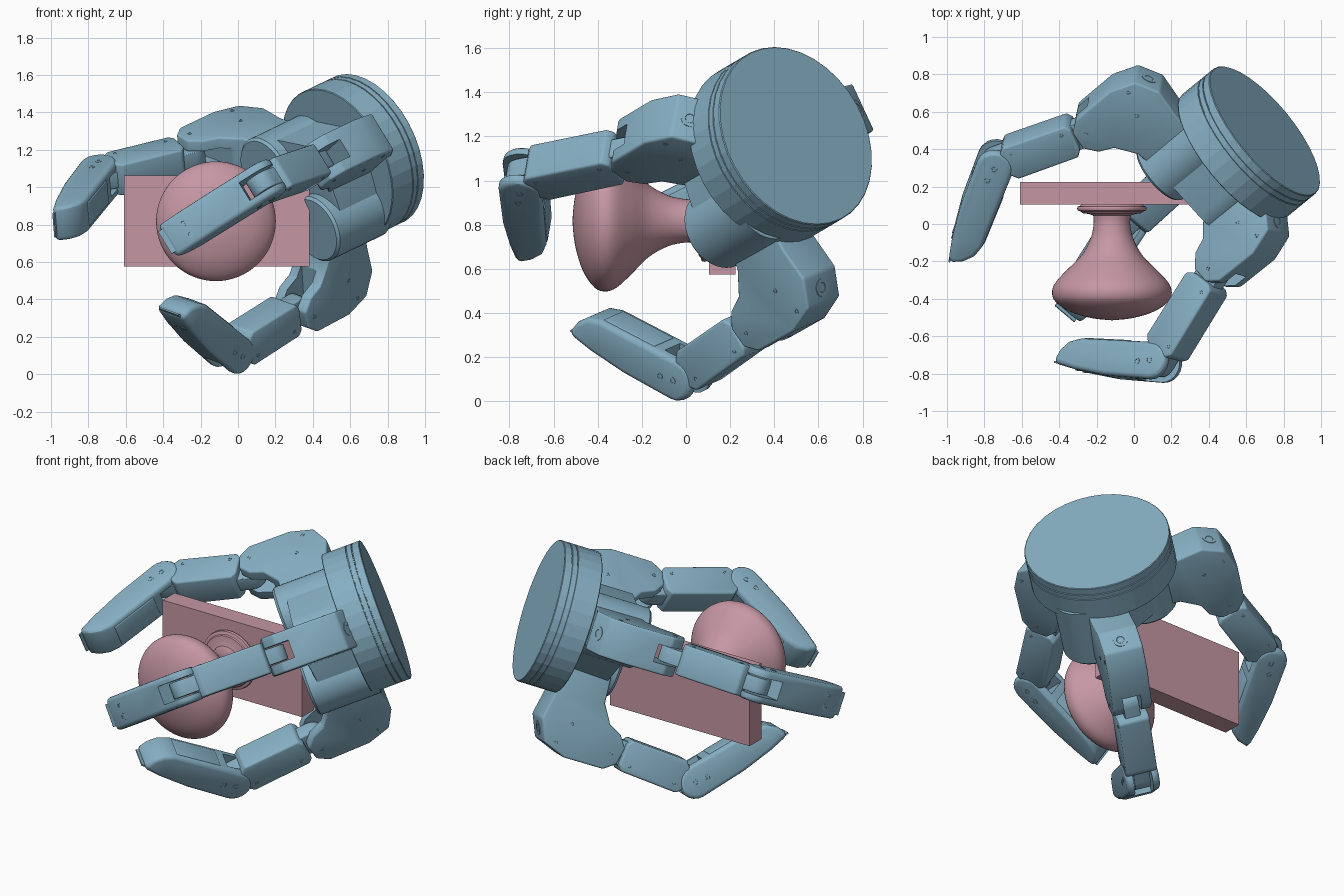
import bpy, bmesh, math
from mathutils import Vector as V

if "Cube" in bpy.data.objects:
    bpy.data.objects.remove(bpy.data.objects["Cube"])


def material(name, col):
    m = bpy.data.materials.new(name)
    m.diffuse_color = (*col, 1)
    m.use_nodes = True
    m.node_tree.nodes["Principled BSDF"].inputs["Base Color"].default_value = m.diffuse_color
    return m


BLUE = material("blue_metal", (0.24, 0.43, 0.55))
PINK = material("pink_plastic", (0.56, 0.31, 0.37))


def shade(me, angle=30):
    me.polygons.foreach_set("use_smooth", [True] * len(me.polygons))
    me.set_sharp_from_angle(angle=math.radians(angle))


def finish(bm, name, mat, bevel=0.0, smooth=True):
    bmesh.ops.recalc_face_normals(bm, faces=bm.faces)
    if bevel:
        es = [e for e in bm.edges if len(e.link_faces) == 2 and e.calc_face_angle() > 0.55]
        bmesh.ops.bevel(bm, geom=es, offset=bevel, segments=3, profile=0.5,
                        affect='EDGES', clamp_overlap=True)
    me = bpy.data.meshes.new(name)
    bm.to_mesh(me)
    bm.free()
    me.materials.append(mat)
    if smooth:
        shade(me)
    ob = bpy.data.objects.new(name, me)
    bpy.context.collection.objects.link(ob)
    return ob


def prism(name, prof, o, u, t, a, w0, w1, bevel=0.0, mat=BLUE):
    """Profile in the (u, t) plane at o, extruded along a from w0 to w1."""
    bm = bmesh.new()
    lo, hi = [[bm.verts.new(o + u * x + t * y + a * w) for x, y in prof] for w in (w0, w1)]
    bm.faces.new(lo)
    bm.faces.new(hi)
    for i in range(len(prof)):
        j = (i + 1) % len(prof)
        bm.faces.new((lo[i], lo[j], hi[j], hi[i]))
    return finish(bm, name, mat, bevel)


def lathe(name, prof, o, axis, n=48, mat=BLUE, smooth=True):
    """(radius, height) profile turned about an axis through o."""
    bm = bmesh.new()
    rot = axis.to_track_quat('Z', 'Y').to_matrix()
    rings = []
    for r, h in prof:
        if r == 0:
            rings.append([bm.verts.new(o + rot @ V((0, 0, h)))])
        else:
            rings.append([bm.verts.new(o + rot @ V((r * math.cos(k * math.tau / n),
                          r * math.sin(k * math.tau / n), h))) for k in range(n)])
    for p, q in zip(rings, rings[1:]):
        for k in range(n):
            m = (k + 1) % n
            if len(p) == 1:
                bm.faces.new((p[0], q[k], q[m]))
            elif len(q) == 1:
                bm.faces.new((p[k], p[m], q[0]))
            else:
                bm.faces.new((p[k], p[m], q[m], q[k]))
    return finish(bm, name, mat, smooth=smooth)


def disc(name, o, axis, r, h, n=16):
    return lathe(name, [(0, 0), (r, 0), (r, h), (r * .55, h), (r * .5, h * .3), (0, h * .3)], o, axis, n)


def cut(ob, cutter):
    mod = ob.modifiers.new("slot", 'BOOLEAN')
    mod.object, mod.operation, mod.solver = cutter, 'DIFFERENCE', 'EXACT'
    bpy.context.view_layer.update()
    me = bpy.data.meshes.new_from_object(ob.evaluated_get(bpy.context.evaluated_depsgraph_get()))
    ob.modifiers.clear()
    ob.data = me
    shade(me)
    bpy.data.objects.remove(cutter)


def arc(cx, r, a0, a1, n=8):
    return [(cx + r * math.cos(math.radians(a0 + (a1 - a0) * k / n)),
             r * math.sin(math.radians(a0 + (a1 - a0) * k / n))) for k in range(n + 1)]


def rect(x0, x1, y0, y1):
    return [(x0, y0), (x1, y0), (x1, y1), (x0, y1)]


# Hand axis: O is the centre of the back face, D points to the fingertips
O = V((0.70, 0.498, 1.203))
D = V((-0.725, -0.593, -0.35)).normalized()

# Back disc with two fine grooves
R = 0.431
lathe("base_disc", [(0, 0), (R - .004, 0), (R, .004), (R, .045), (R - .006, .046), (R - .006, .05),
                    (R, .051), (R, .08), (R - .006, .081), (R - .006, .085), (R, .086),
                    (R, .231), (R - .004, .235), (0, .235)], O, D, 36, smooth=False)

# Joint points per finger: knuckle, middle joint, tip
FINGERS = {
    "upper": (V((-.25, .50, 1.17)), V((-.74, .33, 1.05)), V((-.945, -.17, .80))),
    "side": (V((.43, -.25, 1.12)), V((.13, -.74, 1.02)), V((-.37, -.715, .71))),
    "lower": (V((.31, .32, .35)), V((-.045, .0, .12)), V((-.345, -.46, .36))),
}
HOUSING = [(-.46, -.48), (-.46, -.22), (-.49, -.06), (-.43, .07), (-.29, .122), (-.04, .12),
           (.03, .07), (.05, -.03), (.0, -.10), (-.08, -.14), (-.15, -.25), (-.17, -.48)]

hubs = []
for key, (j1, j2, tip) in FINGERS.items():
    l1, l2 = (j2 - j1).length, (tip - j2).length
    u1, u2 = (j2 - j1).normalized(), (tip - j2).normalized()
    a = u1.cross(u2).normalized()
    r = D.cross(a).normalized()
    d = a.cross(r)
    t1, t2 = u1.cross(a), u2.cross(a)

    # Knuckle housing with a forked front
    prof = HOUSING if key != "side" else [(x, max(y, -.36)) for x, y in HOUSING]
    h = prism(key + "_housing", prof, j1, d, r, a, -.117, .117, .012)
    cut(h, prism("slot_cutter", rect(-.12, .3, -.2, .3), j1, d, r, a, -.054, .054))
    # Plug on the sloped back corner, side screws
    p, q = V((-.49, -.06)), V((-.43, .07))
    mid, nrm = (p + q) / 2, V((-.13, .06)).normalized()
    disc(key + "_plug", j1 + d * mid.x + r * mid.y, d * nrm.x + r * nrm.y, .042, .003, 24)
    for s in (-1, 1):
        for x, y in ((-.02, .02), (-.36, .05), (-.3, -.08)):
            disc(key + "_housing_screw", j1 + d * x + r * y + a * s * .116, a * s, .012, .003, 12)

    # Inner link: box body and tongues at both joints
    prism(key + "_link", [(.06, -.06), (.085, -.095), (l1 - .1, -.1), (l1 - .06, -.06),
                          (l1 - .06, .07), (l1 - .09, .1), (.085, .1), (.06, .07)],
          j1, u1, t1, a, -.093, .093, .012)
    prism(key + "_link_tongue", arc(0, .075, 90, 270) + arc(l1, .075, -90, 90),
          j1, u1, t1, a, -.048, .048, .006)

    # Fingertip with rounded fork and pointed nail
    f = prism(key + "_fingertip", arc(0, .1, 270, 90, 10) + [
        (.28, .092), (l2 - .12, .068), (l2 + .005, .042), (l2 + .005, .015), (l2 - .02, -.035),
        (l2 - .07, -.08), (l2 - .14, -.1)], j2, u2, t2, a, -.1, .1, .026)
    cut(f, prism("slot_cutter", rect(-.3, .1, -.3, .3), j2, u2, t2, a, -.056, .056))
    prism(key + "_tip_pad", rect(.15, l2 - .15, -.105, -.08), j2, u2, t2, a, -.07, .07, .006)
    prism(key + "_nail", [(l2 - .06, .048), (l2 + .02, .038), (l2 + .02, .03), (l2 - .06, .02)],
          j2, u2, t2, a, -.07, .07)
    for s in (-1, 1):
        for x, y in ((.0, .0), (.075, .01)):
            disc(key + "_tip_screw", j2 + u2 * x + t2 * y + a * s * .099, a * s, .018, .003, 14)
        for x in (.12, l1 - .12):
            disc(key + "_link_screw", j1 + u1 * x + t1 * .055 + a * s * .092, a * s, .011, .003, 12)
        disc(key + "_nail_screw", j2 + u2 * (l2 - .12) + t2 * .066 + a * s * .035, t2, .018, .004, 14)

    # Round swivel hub at the root of each spreading finger
    off = (j1 - O).dot(a) if key == "upper" else -.17
    foot = O + (r * .2 + a * off if key != "side" else r * .12)
    hubs.append((foot, r, a))
    if key != "side":
        lathe(key + "_hub", [(0, .2), (.185, .2), (.185, .575), (.172, .59), (0, .59)], foot, D, 40)

# Palm body: hull around the three finger roots
bm = bmesh.new()
for foot, r, a in hubs:
    for k in range(32):
        c = math.tau * k / 32
        for z in (.2, .52):
            bm.verts.new(foot + D * z + r * .165 * math.cos(c) + a * .165 * math.sin(c))
bmesh.ops.convex_hull(bm, input=bm.verts)
bmesh.ops.delete(bm, geom=[g for g in bm.verts if not g.link_faces], context='VERTS')
finish(bm, "palm_body", BLUE)

# Mounting plate behind the knob
X, Y, Z = V((1, 0, 0)), V((0, 1, 0)), V((0, 0, 1))
prism("mounting_plate", rect(-.61, .383, .575, 1.063), V((0, 0, 0)), X, Z, Y, .105, .225, mat=PINK)

# Turned knob: a spline through a few profile points, flange kept crisp
ctrl = [(.1, .045), (.098, .0), (.115, -.08), (.165, -.17), (.245, -.25), (.303, -.315), (.32, -.365),
        (.302, -.415), (.225, -.468), (.11, -.503), (0, -.515)]
curve = []
for i in range(len(ctrl) - 1):
    p0, p1, p2, p3 = [V(ctrl[min(max(i + k, 0), len(ctrl) - 1)]) for k in (-1, 0, 1, 2)]
    for k in range(4):
        s = k / 4
        curve.append(tuple(.5 * (2 * p1 + (p2 - p0) * s + (2 * p0 - 5 * p1 + 4 * p2 - p3) * s * s
                                 + (3 * p1 - p0 - 3 * p2 + p3) * s ** 3)))
flange = [(0, .105), (.165, .105), (.17, .098), (.183, .093), (.186, .083), (.183, .072), (.165, .066),
          (.16, .058), (.125, .054)]
lathe("knob", flange + curve + [(0, -.515)], V((-.118, 0, .818)), Y, 64, PINK)
